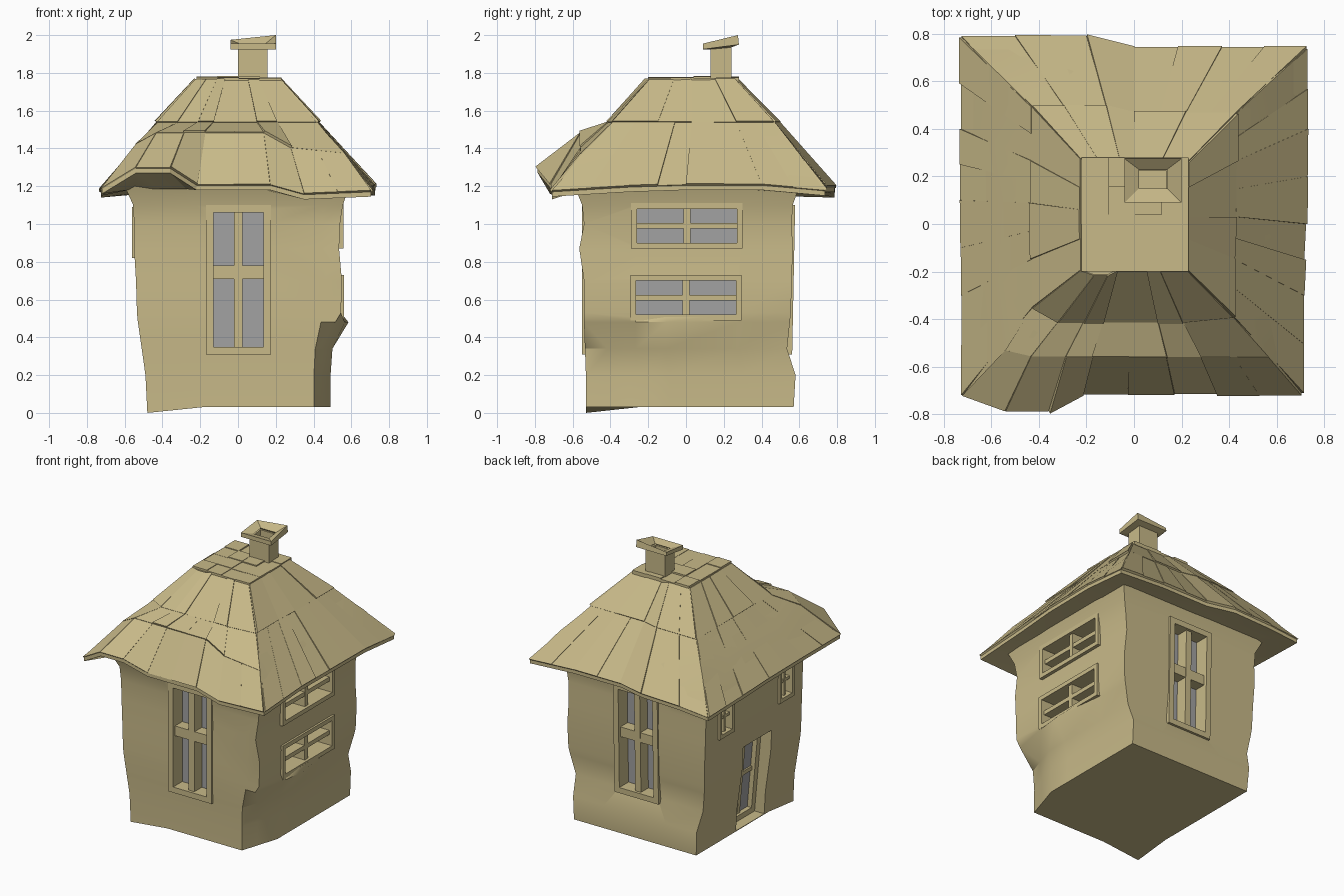
import bpy, bmesh, math, random
from mathutils import Vector

if "Cube" in bpy.data.objects:
    bpy.data.objects.remove(bpy.data.objects["Cube"])
random.seed(4)


def material(name, rgb):
    m = bpy.data.materials.new(name)
    m.diffuse_color = (*rgb, 1)
    m.use_nodes = True
    m.node_tree.nodes["Principled BSDF"].inputs["Base Color"].default_value = m.diffuse_color
    return m


TAN = material("tan", (0.58, 0.49, 0.25))
GLASS = material("glass", (0.36, 0.36, 0.36))


def finish(name, bm, mat=TAN, smooth=None):
    bmesh.ops.recalc_face_normals(bm, faces=bm.faces)
    me = bpy.data.meshes.new(name)
    bm.to_mesh(me)
    bm.free()
    me.materials.append(mat)
    if smooth:
        me.shade_smooth()
        me.set_sharp_from_angle(angle=math.radians(smooth))
    ob = bpy.data.objects.new(name, me)
    bpy.context.collection.objects.link(ob)
    return ob


def hexa(bm, low, high):
    """Solid between two matching loops of points."""
    loft(bm, [low, high])


def loft(bm, rings, caps=True, closed=False):
    vs = [[bm.verts.new(p) for p in r] for r in rings]
    n = len(vs[0])
    for a, b in zip(vs, vs[1:] + (vs[:1] if closed else [])):
        for i in range(n):
            k = (i + 1) % n
            bm.faces.new((a[i], a[k], b[k], b[i]))
    if caps:
        bm.faces.new(vs[0][::-1])
        bm.faces.new(vs[-1])


# Crooked wall block: one rectangular loop per height
levels = [(.03, -.48, .49, -.53, .57), (.2, -.49, .49, -.53, .58), (.34, -.51, .5, -.535, .535),
          (.48, -.53, .535, -.54, .55), (.53, -.535, .545, -.54, .555), (.7, -.54, .55, -.54, .56),
          (.87, -.55, .535, -.535, .565), (1.0, -.55, .54, -.54, .56), (1.1, -.555, .555, -.55, .565),
          (1.2, -.6, .59, -.59, .6)]
rings = []
for z, x0, x1, y0, y1 in levels:
    c = [Vector(p) for p in ((x0, y0, z), (x1, y0, z), (x1, y1, z), (x0, y1, z))]
    ring = []
    for s in range(4):
        for t in ((0, .3, .6, .91), (0, .25, .4, .75), (0, .25, .5, .75), (0, .25, .5, .75))[s]:
            ring.append(c[s].lerp(c[(s + 1) % 4], t))
    if z < .4:
        ring[4].x -= .05            # pinched front right corner
        ring[4].y += .12
    if z == .48:
        ring[4].x -= .02            # ledge below the side window
        ring[5].x += .03
        ring[6].x += .05
    if z == .87:
        ring[4].y -= .03
    if z == .03:
        ring[0].z = 0
    rings.append(ring)
bm = bmesh.new()
loft(bm, rings)
walls = finish("walls", bm)

# Windows and door, placed by side, position along the wall and height
SIDES = {"front": lambda u, d, z: (u, -d, z), "right": lambda u, d, z: (d, u, z),
         "back": lambda u, d, z: (-u, d, z), "left": lambda u, d, z: (-d, -u, z)}
cut = bmesh.new()


def window(name, side, u0, u1, z0, z1, d, border=.04, bar_u=.045, bar_z=.03,
           z_mid=None, lean=0, inset=0, depth=.1):
    place = SIDES[side]
    zc = (z0 + z1) / 2
    z_mid = z_mid or zc
    um = (u0 + u1) / 2

    def box(b, ua, ub, da, db, za, zb):
        def loop(z):
            o = lean * (z - zc)
            return [place(u, dd + o, z) for u, dd in ((ua, da), (ub, da), (ub, db), (ua, db))]
        hexa(b, loop(za), loop(zb))

    e = 0 if inset else border * .6
    box(cut, u0 + e, u1 - e, d - inset - depth - .01, d + .15, z0 + e, z1 - e)
    back, face = d - inset - depth, d - inset + .012
    bm = bmesh.new()
    box(bm, u0, u0 + border, back, face, z0, z1)
    box(bm, u1 - border, u1, back, face, z0, z1)
    box(bm, u0 + border, u1 - border, back, face, z0, z0 + border)
    box(bm, u0 + border, u1 - border, back, face, z1 - border, z1)
    box(bm, um - bar_u / 2, um + bar_u / 2, back, face - .02, z0 + border, z1 - border)
    box(bm, u0 + border, u1 - border, back, face - .022, z_mid - bar_z / 2, z_mid + bar_z / 2)
    finish(name + "_frame", bm)
    bm = bmesh.new()
    box(bm, u0 + .01, u1 - .01, back - .008, back + .008, z0 + .01, z1 - .01)
    finish(name + "_glass", bm, GLASS)


window("front_window", "front", -.17, .175, .31, 1.1, .538, bar_z=.07, z_mid=.745)
window("back_window", "back", -.175, .175, .31, 1.1, .558, bar_z=.07, z_mid=.745, lean=.02)
window("upper_side_window", "right", -.29, .3, .87, 1.11, .547, border=.03, bar_u=.035, depth=.14)
window("lower_side_window", "right", -.295, .295, .49, .73, .55, border=.03, bar_u=.035, depth=.14)
window("left_window_rear", "left", -.42, -.25, .82, 1.09, .55, border=.028, bar_u=.02, bar_z=.02)
window("left_window_front", "left", .26, .43, .82, 1.09, .55, border=.028, bar_u=.02, bar_z=.02)
window("door", "left", -.12, .2, .035, .65, .51, border=.04, bar_u=.03, z_mid=.36,
       lean=.09, inset=.09, depth=.03)

# Cut the openings into the walls
cutter = finish("opening_cutter", cut)
mod = walls.modifiers.new("openings", 'BOOLEAN')
mod.operation, mod.solver, mod.object = 'DIFFERENCE', 'EXACT', cutter
dg = bpy.context.evaluated_depsgraph_get()
cut_mesh = bpy.data.meshes.new_from_object(walls.evaluated_get(dg))
walls.modifiers.clear()
walls.data = cut_mesh
cut_mesh.shade_smooth()
cut_mesh.set_sharp_from_angle(angle=math.radians(35))
bpy.data.objects.remove(cutter)

# Roof: uneven eave loop, scaled inwards for the higher loops
eave = [(-.72, -.72, 1.16), (-.54, -.785, 1.27), (-.36, -.785, 1.27), (-.22, -.71, 1.18),
        (.17, -.71, 1.18), (.35, -.71, 1.13), (.705, -.71, 1.145), (.705, -.3, 1.17),
        (.72, 0, 1.18), (.725, .4, 1.18), (.725, .735, 1.15), (.37, .735, 1.17), (0, .735, 1.17),
        (-.2, .785, 1.17), (-.5, .785, 1.16), (-.725, .785, 1.14), (-.725, .4, 1.15),
        (-.725, .1, 1.16), (-.72, -.3, 1.16)]
N, FRONT = len(eave), 6
bottom = [Vector(p) for p in eave]
edge = [p + Vector((0, 0, .025)) for p in bottom]
under = [Vector((p.x * .76, p.y * .76, 1.185)) for p in bottom]


def roof_ring(s, z):
    return [Vector((p.x * s, p.y * s + .03 * min(1, (1 - s) * 2.5), z)) for p in bottom]


low, mid, top = roof_ring(.8, 1.37), roof_ring(.59, 1.535), roof_ring(.31, 1.765)
for i in range(FRONT):
    low[i].z = 1.48 if i < 5 else 1.4
    low[i].y = -.555
    mid[i].y = -.41
low[0].z, low[0].y, mid[0].y = 1.42, -.53, -.35
low[0].x = -.54
bm = bmesh.new()
loft(bm, [under, bottom, edge, low, mid, top])
finish("roof", bm, smooth=20)

# Shingles: thin wedges lying on the roof, thicker at the lower edge
bm = bmesh.new()


def shingle(a, b, c, d):
    n = (c - a).cross(d - b).normalized()
    if n.z < 0:
        n = -n
    t = random.uniform(.004, .018)
    hexa(bm, [p - n * .015 for p in (a, b, c, d)],
         [a + n * t, b + n * t, c + n * t * .5, d + n * t * .5])


for i in range(N):
    k = (i + 1) % N
    rows = [(edge, low), (low, mid), (mid, top)] if i < FRONT else [(edge, mid), (mid, top)]
    for lo, hi in rows:
        cols = 2 if (lo[k] - lo[i]).length > .3 else 1
        for j in range(cols):
            f, g = j / cols, (j + 1) / cols
            shingle(lo[i].lerp(lo[k], f), lo[i].lerp(lo[k], g),
                    hi[i].lerp(hi[k], g), hi[i].lerp(hi[k], f))
# Flat ridge shingles
for i in range(4):
    for j in range(4):
        x, y = -.22 + .1125 * i, -.2 + .12 * j
        h = 1.77 + random.uniform(0, .014)
        q = [(x, y), (x + .1125, y), (x + .1125, y + .12), (x, y + .12)]
        hexa(bm, [(u, v, 1.75) for u, v in q], [(u, v, h) for u, v in q])
finish("roof_shingles", bm)


# Chimney: hollow stack and a tilted flared cap
def rect(x0, x1, y0, y1, zf, zb, tip=0):
    return [(x0, y0, zf), (x1, y0, zf), (x1, y1, zb + tip), (x0, y1, zb)]


bm = bmesh.new()
loft(bm, [rect(0, .155, .13, .24, 1.7, 1.7), rect(0, .155, .13, .24, 1.93, 1.94),
          rect(.02, .135, .15, .225, 1.93, 1.94), rect(.02, .135, .15, .225, 1.8, 1.8)])
finish("chimney_stack", bm)
bm = bmesh.new()
loft(bm, [rect(0, .155, .13, .24, 1.925, 1.935), rect(-.04, .2, .09, .28, 1.925, 1.95),
          rect(-.04, .2, .09, .275, 1.955, 1.975, .025), rect(.02, .14, .15, .23, 1.94, 1.95)],
     caps=False, closed=True)
finish("chimney_cap", bm)
